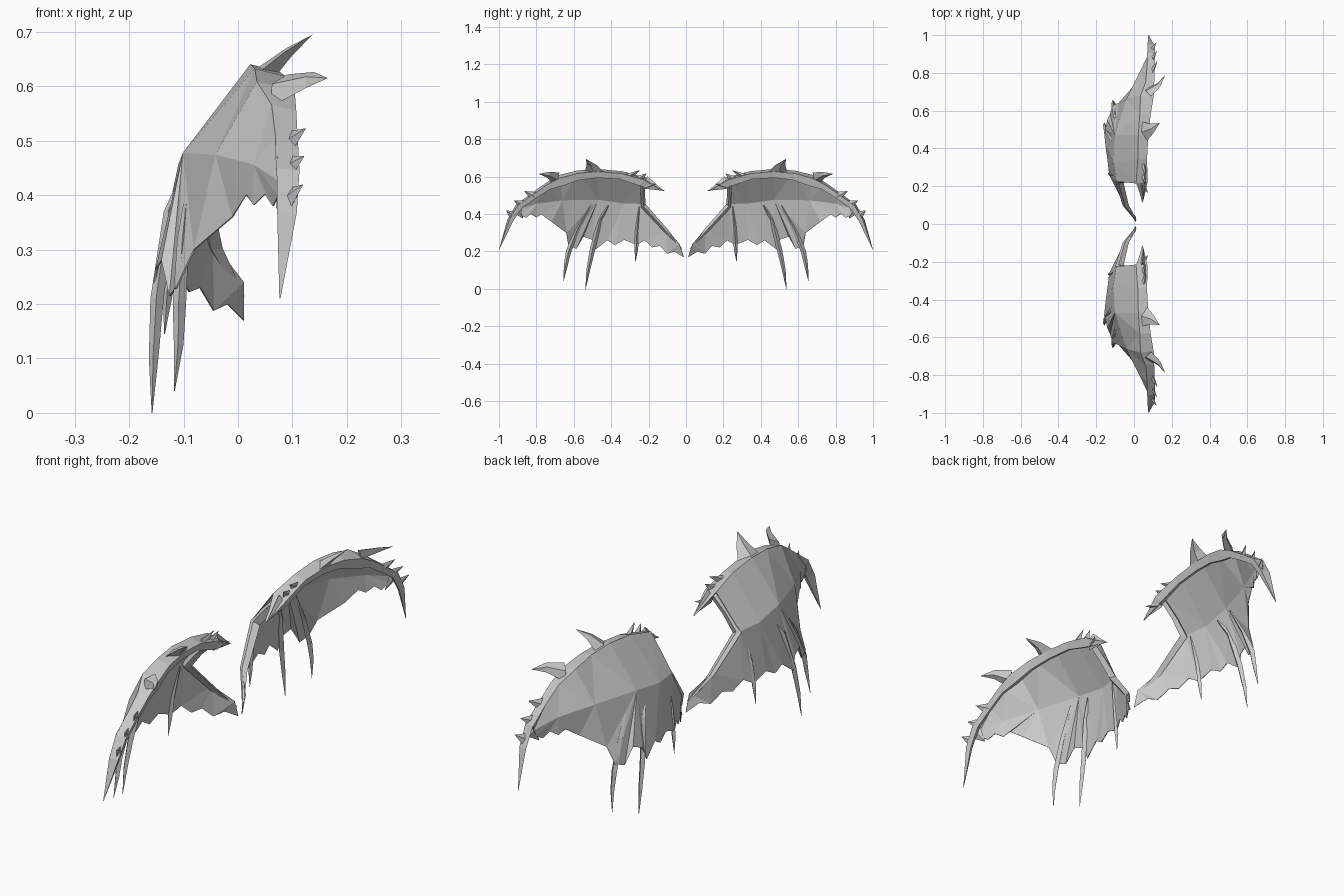
import bpy, bmesh, math
from mathutils import Vector

if "Cube" in bpy.data.objects:
    bpy.data.objects.remove(bpy.data.objects["Cube"])

GREY = bpy.data.materials.new("bone_grey")
GREY.diffuse_color = (0.58, 0.58, 0.58, 1)
GREY.use_nodes = True
GREY.node_tree.nodes["Principled BSDF"].inputs["Base Color"].default_value = GREY.diffuse_color


def make(name, verts, faces, thickness=0):
    """Flat-shaded half mesh, mirrored across y to give both wings."""
    me = bpy.data.meshes.new(name)
    me.from_pydata([tuple(v) for v in verts], [], faces)
    bm = bmesh.new()
    bm.from_mesh(me)
    bmesh.ops.recalc_face_normals(bm, faces=bm.faces)
    bm.to_mesh(me)
    bm.free()
    me.materials.append(GREY)
    ob = bpy.data.objects.new(name, me)
    bpy.context.collection.objects.link(ob)
    if thickness:
        s = ob.modifiers.new("thickness", 'SOLIDIFY')
        s.thickness, s.offset = thickness, 0
    m = ob.modifiers.new("mirror", 'MIRROR')
    m.use_axis = (False, True, False)
    m.use_mirror_merge = False
    return ob


def strip(a, b, na, nb):
    """Triangles between two rows of points ordered along y, with index offsets."""
    faces, i, j = [], 0, 0
    while i < len(a) - 1 or j < len(b) - 1:
        step_a = j == len(b) - 1 or (i < len(a) - 1 and a[i + 1][1] <= b[j + 1][1])
        if step_a:
            faces.append((na + i, na + i + 1, nb + j))
            i += 1
        else:
            faces.append((na + i, nb + j + 1, nb + j))
            j += 1
    return faces


def loft(name, rings):
    """Closed tube through rings of equal size."""
    k = len(rings[0])
    verts = [v for r in rings for v in r]
    faces = [(r * k + s, r * k + (s + 1) % k, (r + 1) * k + (s + 1) % k, (r + 1) * k + s)
             for r in range(len(rings) - 1) for s in range(k)]
    faces += [tuple(range(k)), tuple(range(len(verts) - k, len(verts)))]
    return make(name, verts, faces)


def spike(name, base, tip, side, width, depth, bend=(0, 0, 0)):
    """Flattened four-sided thorn; side is its wide direction, bend shifts its middle."""
    b, t, s = Vector(base), Vector(tip), Vector(side).normalized()
    d = (t - b).cross(s).normalized()
    ring = [b + s * width, b + d * depth, b - s * width, b - d * depth]
    mid = [v.lerp(t, 0.5) + Vector(bend) for v in ring]
    faces = [(i, (i + 1) % 4, 4 + (i + 1) % 4, 4 + i) for i in range(4)]
    faces += [(4 + i, 4 + (i + 1) % 4, 8) for i in range(4)] + [(0, 1, 2, 3)]
    return make(name, ring + mid + [t], faces)


# leading arm: outer edge points with half width
arm = [(.045, .115, .525, .002), (.045, .16, .553, .014), (.042, .215, .595, .03),
       (.045, .34, .628, .024), (.05, .47, .64, .026), (.06, .58, .632, .028),
       (.07, .68, .608, .034), (.085, .75, .565, .022), (.09, .83, .508, .02),
       (.092, .91, .45, .021), (.09, .955, .37, .018), (.077, 1.0, .21, .001)]
rings, back = [], []
for x, y, z, w in arm:
    p = Vector((x, y, z))
    out = Vector((0, y - .5, (z - .3) * 1.4)).normalized()
    ring = [p + Vector((-w, 0, 0)), p + Vector((w, 0, 0)) - out * w * .5,
            p + Vector((w * .6, 0, 0)) - out * w * 1.8, p - out * w * 1.6]
    rings.append(ring)
    back.append(tuple(ring[0]))
loft("leading_arm", rings)

# inner rim from the wrist down to the root
rim = [(.004, .024, .215, .006), (-.052, .1, .306, .017), (-.088, .225, .445, .022),
       (-.035, .228, .51, .02), (.035, .228, .58, .02)]
loft("inner_rim", [[Vector((x, y, z)) + Vector(o) * w for o in
                    ((-.5, 0, .3), (.3, -.4, .4), (1.4, .1, -.2), (.2, .7, -.4))]
                   for x, y, z, w in rim])

# membrane: upper and lower panels share the belt row
belt = [(.01, .035, .24), (-.048, .1, .315), (-.092, .225, .455), (-.108, .33, .457),
        (-.1, .47, .477), (-.04, .66, .474), (.03, .8, .456), (.078, .9, .425)]
hem = [(.01, .012, .17), (-.02, .06, .2), (-.045, .1, .188), (-.07, .14, .23),
       (-.09, .18, .222), (-.11, .22, .26), (-.13, .262, .235), (-.138, .33, .262),
       (-.145, .38, .235), (-.15, .42, .26), (-.157, .485, .21), (-.15, .505, .265),
       (-.14, .55, .28), (-.125, .585, .215), (-.113, .628, .23), (-.08, .64, .3),
       (-.01, .72, .36), (.015, .775, .4), (.03, .8, .382), (.05, .83, .402),
       (.065, .855, .38), (.075, .89, .4)]
top = back[2:10]
nb, nt = len(hem), len(hem) + len(belt)
make("wing_membrane", hem + belt + top,
     strip(hem, belt, 0, nb) + strip(belt[2:], top, nb + 2, nt), 0.003)

# finger bones ending in claws
fingers = {
    "inner_finger": ([(-.093, .25, .44), (-.118, .262, .32), (-.13, .266, .22), (-.135, .27, .145)], .010),
    "middle_finger": ([(-.1, .415, .445), (-.127, .46, .37), (-.15, .5, .21),
                       (-.156, .523, .1), (-.158, .537, 0)], .013),
    "outer_finger": ([(-.088, .51, .445), (-.102, .58, .32), (-.109, .628, .2),
                      (-.11, .643, .125), (-.117, .655, .04)], .013),
}
for name, (path, r) in fingers.items():
    rs = []
    for i, p in enumerate(path):
        w = r * (.2, .9, 1.05, .75)[i] if i < len(path) - 1 else .0008
        p = Vector(p)
        rs.append([p + Vector(o) * w for o in ((1, 0, 0), (0, 1, .3), (-.8, 0, 0), (0, -1, -.3))])
    loft(name, rs)

# large thorns on the arm
spike("crest_thorn", (.05, .49, .622), (.137, .535, .695), (-.3, 1, 0), .055, .018, (0, -.008, .004))
spike("outer_thorn", (.075, .695, .592), (.165, .788, .615), (-.4, .5, -.8), .038, .02, (.012, -.005, .008))
spike("wrist_thorn", (.045, .22, .57), (.05, .12, .525), (0, .4, -1), .036, .018)

# small thorns: base, tip, lying close along the arm
small = [((.05, .255, .59), (.06, .21, .618)), ((.05, .31, .605), (.065, .245, .635)),
         ((.05, .22, .55), (.075, .16, .56)),
         ((.095, .81, .495), (.125, .865, .523)), ((.095, .87, .45), (.122, .92, .472)),
         ((.092, .92, .39), (.12, .962, .42)), ((.085, .9, .425), (.07, .87, .375))]
for i, (b, t) in enumerate(small):
    spike("small_thorn_%d" % (i + 1), b, t, (0, .6, -.8) if i > 2 else (0, 1, .2), .028, .012)
